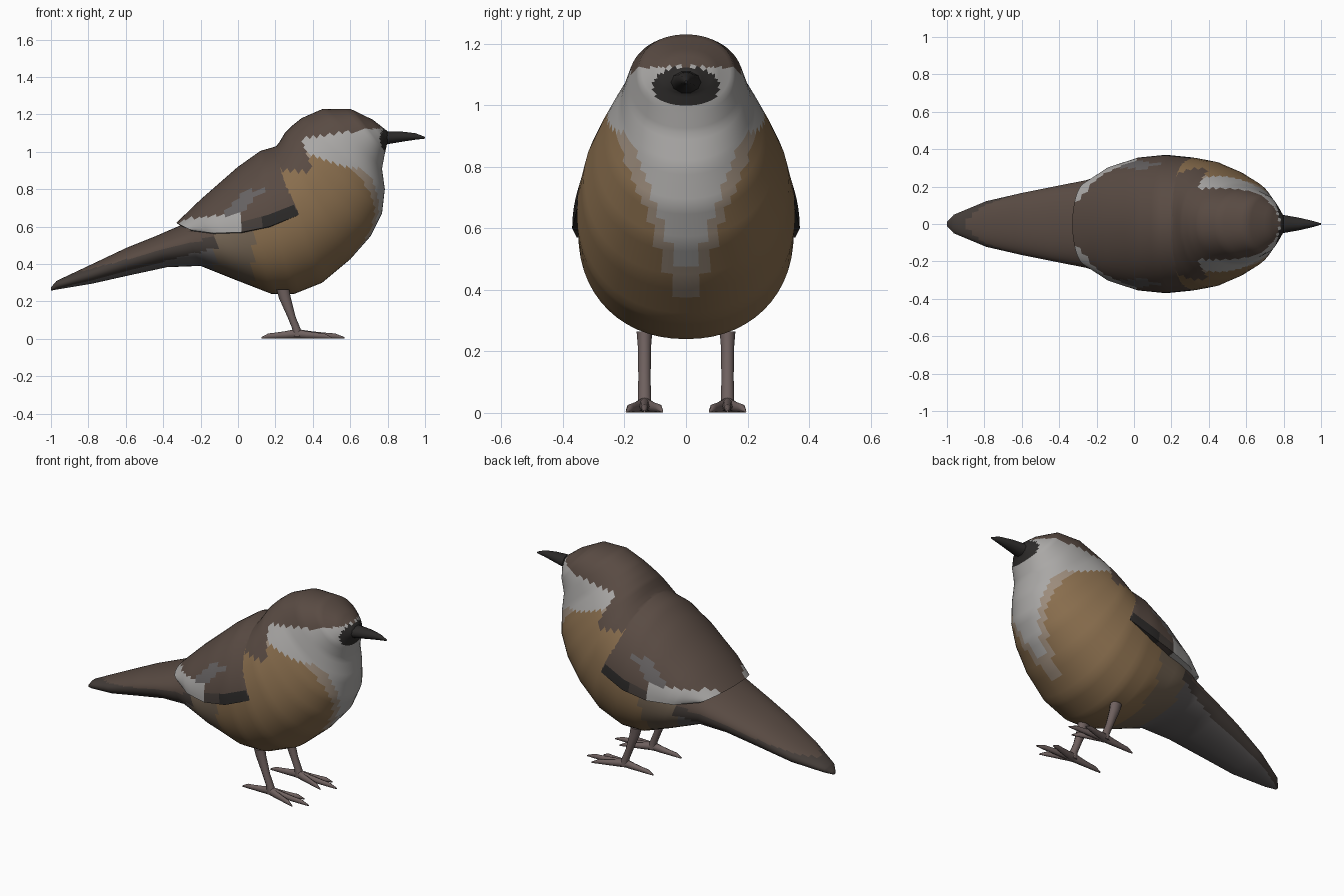
import bpy, bmesh, math
from mathutils import Vector

if "Cube" in bpy.data.objects:
    bpy.data.objects.remove(bpy.data.objects["Cube"])

COLORS = {
    "brown": (0.10, 0.07, 0.056), "pale": (0.40, 0.39, 0.38), "buff": (0.25, 0.155, 0.075),
    "dark": (0.025, 0.023, 0.022), "grey": (0.13, 0.12, 0.12), "tan": (0.17, 0.125, 0.085),
    "skin": (0.16, 0.12, 0.115), "cream": (0.33, 0.26, 0.20), "soot": (0.06, 0.048, 0.042)}
MATS = {}
for name, c in COLORS.items():
    MATS[name] = bpy.data.materials.new(name)
    MATS[name].diffuse_color = (*c, 1)


def refine(rows, n):
    """Linear in-between rows, so the facets stay but colours get finer."""
    out = []
    for a, b in zip(rows, rows[1:]):
        out += [[p + (q - p) * i / n for p, q in zip(a, b)] for i in range(n)]
    return out + [list(rows[-1])]


def smooth(ob):
    bpy.ops.object.select_all(action='DESELECT')
    ob.select_set(True)
    bpy.context.view_layer.objects.active = ob
    bpy.ops.object.shade_smooth_by_angle(angle=math.radians(60))


def loft(name, rings, paint):
    """Closed skin over equal-sized rings; paint(centre) gives the colour name."""
    bm = bmesh.new()
    vs = [[bm.verts.new(p) for p in r] for r in rings]
    n = len(vs[0])
    for a, b in zip(vs, vs[1:]):
        for i in range(n):
            bm.faces.new((a[i], a[(i + 1) % n], b[(i + 1) % n], b[i]))
    bm.faces.new(vs[0])
    bm.faces.new(vs[-1])
    bmesh.ops.recalc_face_normals(bm, faces=bm.faces)
    me = bpy.data.meshes.new(name)
    bm.to_mesh(me)
    bm.free()
    ob = bpy.data.objects.new(name, me)
    bpy.context.collection.objects.link(ob)
    used = []
    for p in me.polygons:
        key = paint(p.center)
        if key not in used:
            used.append(key)
            me.materials.append(MATS[key])
        p.material_index = used.index(key)
    smooth(ob)
    return ob


def oval(xt, zt, xb, zb, w, n=56, e=0.93):
    """Oval between a top and a bottom outline point, half width w."""
    pts = []
    for i in range(n):
        a = 2 * math.pi * i / n
        c, s = math.cos(a), math.sin(a)
        c, s = (math.copysign(abs(v) ** e, v) for v in (c, s))
        t = (s + 1) / 2
        pts.append(Vector((xb + (xt - xb) * t, w * c, zb + (zt - zb) * t)))
    return pts


def tube(name, rows, color, n=8):
    """Tube through rows of (x, y, z, half width, half height), rings facing along x."""
    rings = [[Vector((x, y + w * math.cos(2 * math.pi * i / n), z + h * math.sin(2 * math.pi * i / n)))
              for i in range(n)] for x, y, z, w, h in rows]
    return loft(name, rings, lambda c: color)


# Body with head and tail: top x, top z, bottom x, bottom z, half width
body = [
    (-1.0, .275, -1.0, .258, .012), (-.97, .31, -.955, .266, .05), (-.8, .39, -.78, .295, .122),
    (-.6, .485, -.58, .34, .168), (-.45, .545, -.38, .383, .203), (-.3, .61, -.2, .39, .235),
    (-.15, .70, 0, .31, .295), (0, .85, .18, .24, .33), (.1, .93, .3, .24, .35),
    (.18, 1.0, .45, .30, .355), (.22, 1.05, .6, .425, .335), (.25, 1.10, .71, .55, .297),
    (.29, 1.14, .77, .67, .258), (.34, 1.18, .785, .80, .215), (.45, 1.228, .77, .91, .188),
    (.6, 1.23, .785, .99, .155), (.72, 1.172, .795, 1.035, .095), (.80, 1.11, .805, 1.05, .04)]


def body_paint(c):
    x, y, z = c.x, abs(c.y), c.z
    if x < -.12:
        mid = .47 + (x + .3) * .26
        return "brown" if z > mid + .03 else "soot" if z > mid - .03 else "grey"
    if x > .72 and (z - 1.06) ** 2 / .065 ** 2 + y * y / .012 < 1:
        return "dark"
    if z > 1.10 + .12 * (x - .55) or (z > .9 and x < .36 - .3 * (z - 1)):
        return "brown"
    if z > .95 - .3 * (x - .5):
        return "pale"
    edge = (z - .41) * .38
    if x > .3 and y < edge:
        return "pale"
    if x > .3 and y < edge + .04:
        return "cream"
    return "tan" if x < .08 and z < .6 else "buff"


bird = loft("body", [oval(*r) for r in refine(body, 5)], body_paint)

# Folded wings and back: top x, top z, lower edge x, lower edge z, half width
mantle = [
    (-.30, .60, -.23, .575, .19), (-.33, .62, -.25, .58, .225), (-.2, .745, -.13, .565, .305),
    (0, .92, .02, .57, .355), (.12, 1.005, .17, .60, .37), (.19, 1.025, .32, .66, .355),
    (.23, 1.04, .43, .74, .30)]


def half_oval(xt, zt, xl, zl, w, n=40):
    pts = []
    for i in range(n + 1):
        s, c = math.sin(math.pi * i / n), math.cos(math.pi * i / n)
        pts.append(Vector((xl + (xt - xl) * s, w * c, zl + (zt - zl) * s)))
    # tucked-in underside
    return pts + [Vector((xl, -w * .7, zl - .01)), Vector((xl, w * .7, zl - .01))]


def mantle_paint(c):
    x, y, z = c.x, abs(c.y), c.z
    if x < .03 and z < .64 + .08 * (x + .3) and y > .12:
        return "pale"
    if z < .68 + .25 * (x - .2) and y > .25:
        return "soot" if x < .12 else "dark"
    if abs(x - .02 - .9 * (z - .72)) < .05 and .66 < z < .80:
        return "grey"
    return "brown"


wings = loft("folded_wings", [half_oval(*r) for r in refine(mantle, 4)], mantle_paint)

# Weld the wings onto the body as one skin
weld = bird.modifiers.new("weld", 'BOOLEAN')
weld.operation, weld.solver, weld.material_mode = 'UNION', 'EXACT', 'TRANSFER'
weld.object = wings
bpy.ops.object.select_all(action='DESELECT')
bpy.context.view_layer.objects.active = bird
bird.select_set(True)
bpy.ops.object.modifier_apply(modifier="weld")
bpy.data.objects.remove(wings)
bird.name = "body_with_wings"
smooth(bird)

# Beak
tube("beak", [(.77, 0, 1.075, .06, .042), (.80, 0, 1.075, .048, .036), (.88, 0, 1.081, .034, .028),
              (.95, 0, 1.082, .018, .018), (1.0, 0, 1.075, .004, .005)], "dark", 10)

# Legs and feet
for side, sy in (("left", 1), ("right", -1)):
    y = .135 * sy
    n = 10
    shin = []
    for x, z, rx, ry in ((.24, .265, .034, .027), (.25, .22, .032, .023), (.285, .12, .022, .021),
                         (.312, .055, .022, .022), (.32, .012, .028, .024)):
        shin.append([Vector((x + rx * math.cos(2 * math.pi * i / n), y + ry * math.sin(2 * math.pi * i / n), z))
                     for i in range(n)])
    loft(side + "_leg", shin, lambda c: "skin")
    # toes: tip x, tip y offset
    for label, tx, ty in (("middle", .57, 0), ("outer", .50, .058), ("inner", .50, -.058), ("hind", .125, 0)):
        rows = []
        for t, w, h in ((0, .02, .026), (.3, .017, .02), (.6, .013, .016), (.8, .012, .014), (1, .003, .004)):
            rows.append((.31 + (tx - .31) * t, y + ty * sy * t, h + .001, w, h))
        tube(f"{side}_{label}_toe", rows, "skin")

for m in bpy.data.materials:
    if m.users and not m.is_grease_pencil:
        m.use_nodes = True
        m.node_tree.nodes["Principled BSDF"].inputs["Base Color"].default_value = m.diffuse_color
